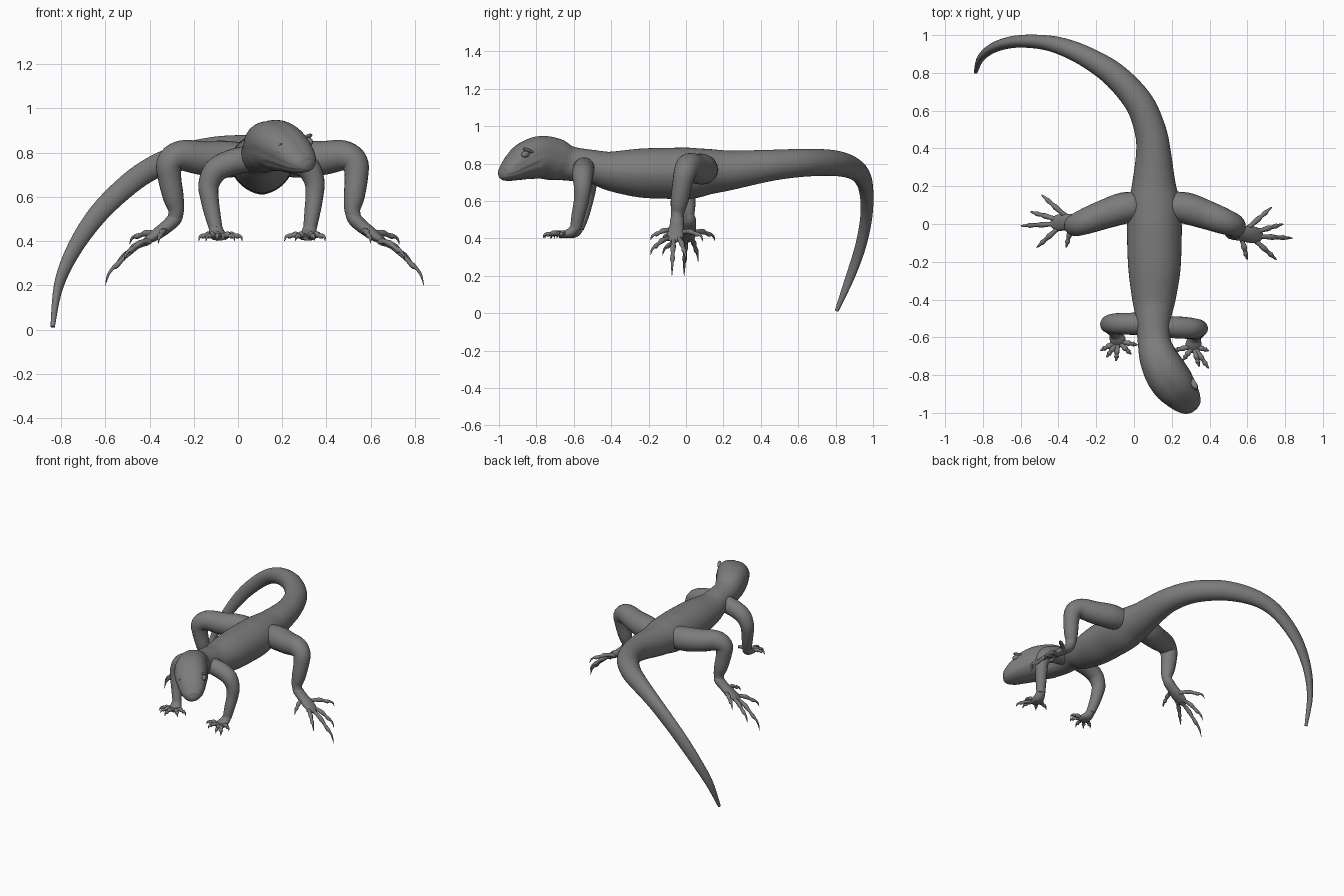
import bpy, bmesh, math
from mathutils import Vector

Z, Y = Vector((0, 0, 1)), Vector((0, 1, 0))
skin = bpy.data.materials.new("dark_grey")
skin.diffuse_color = (.2, .2, .2, 1)


def spline(rows, steps):
    """Catmull-Rom through rows of numbers; also yields the row parameter."""
    out = []
    for i in range(len(rows) - 1):
        a, b, c, d = (rows[max(i - 1, 0)], rows[i], rows[i + 1], rows[min(i + 2, len(rows) - 1)])
        for k in range(steps):
            t = k / steps
            out.append((i + t, [0.5 * (2 * q + (r - p) * t + (2 * p - 5 * q + 4 * r - s) * t * t
                        + (3 * q - p - 3 * r + s) * t ** 3) for p, q, r, s in zip(a, b, c, d)]))
    out.append((len(rows) - 1, list(rows[-1])))
    return out


def loft(name, rows, up=Z, sides=20, steps=5, shape=None):
    """Skin elliptical sections; row = x, y, z, half width, half height, roll."""
    pts = spline([tuple(r) + (0,) * (6 - len(r)) for r in rows], steps)
    bm = bmesh.new()
    rings = []
    for i, (u, p) in enumerate(pts):
        c = Vector(p[:3])
        t = (Vector(pts[min(i + 1, len(pts) - 1)][1][:3]) - Vector(pts[max(i - 1, 0)][1][:3])).normalized()
        side = t.cross(up).normalized()
        top = side.cross(t)
        ring = []
        for k in range(sides):
            a = 2 * math.pi * k / sides
            f = shape(u, a) if shape else 1
            w, h = max(p[3], .001) * f * math.cos(a), max(p[4], .001) * f * math.sin(a)
            cr, sr = math.cos(p[5]), math.sin(p[5])
            ring.append(bm.verts.new(c + side * (w * cr - h * sr) + top * (w * sr + h * cr)))
        rings.append(ring)
    for r0, r1 in zip(rings, rings[1:]):
        for k in range(sides):
            j = (k + 1) % sides
            bm.faces.new((r0[k], r0[j], r1[j], r1[k]))
    bm.faces.new(rings[0][::-1])
    bm.faces.new(rings[-1])
    bmesh.ops.recalc_face_normals(bm, faces=bm.faces)
    me = bpy.data.meshes.new(name)
    bm.to_mesh(me)
    bm.free()
    ob = bpy.data.objects.new(name, me)
    bpy.context.collection.objects.link(ob)
    return ob


def tube(name, rows, **kw):
    return loft(name, [(x, y, z, r, r) for x, y, z, r in rows], **kw)


def digit(name, base, tip):
    """Knuckled toe ending in a hooked claw; longer toes arch more."""
    b, t = Vector(base), Vector(tip)
    arch = max(1, (t - b).length / .13)
    prof = [(0, 0, .016), (.22, .012, .012), (.42, .018, .015), (.58, .018, .010),
            (.74, .018, .013), (.82, .020, .008), (.93, .016, .006), (1, 0, .001)]
    tube(name, [tuple(b.lerp(t, s) + Z * lift * arch) + (r,) for s, lift, r in prof], sides=10, steps=3)


def ball(name, loc, scale, rot=(0, 0, 0)):
    bpy.ops.mesh.primitive_uv_sphere_add(segments=20, ring_count=12, location=loc, rotation=rot)
    ob = bpy.context.object
    ob.name, ob.scale = name, scale


# Head, torso and tail in one skin: squarer head, mouth crease, keeled belly
def section(u, a):
    f = 1.0
    if u < 8:
        f += .07 * abs(math.sin(2 * a)) * min(u / 2, 1, (8 - u) / 2)
    if .5 < u < 4.2:
        for m in (math.pi + .42, 2 * math.pi - .42):
            f -= .06 * math.exp(-((a - m) / .07) ** 2)
    if 8 < u < 15 and a > math.pi:
        f -= .06 * abs(math.sin(2 * a)) * math.sin(math.pi * (u - 8) / 7)
    return f


loft("body", [
    (.320, -.987, .742, .020, .016, .2), (.310, -.974, .745, .050, .036, .2),
    (.285, -.942, .762, .076, .056, .22), (.25, -.898, .79, .094, .080, .25),
    (.208, -.845, .818, .108, .101, .25), (.165, -.78, .834, .108, .110, .2),
    (.128, -.70, .822, .098, .110, .12), (.107, -.62, .80, .087, .092, .05),
    (.103, -.50, .785, .094, .088), (.105, -.40, .76, .115, .106),
    (.108, -.25, .75, .137, .130), (.108, -.10, .748, .144, .136),
    (.108, .02, .748, .144, .137), (.107, .12, .757, .135, .122),
    (.105, .22, .763, .114, .108), (.103, .38, .782, .092, .090),
    (.085, .50, .795, .083, .080), (.025, .645, .805, .076, .074),
    (-.10, .785, .803, .067, .069), (-.24, .878, .782, .056, .061),
    (-.37, .936, .738, .047, .053),
    (-.49, .963, .66, .038, .050), (-.63, .965, .525, .032, .045),
    (-.74, .935, .365, .027, .036), (-.81, .88, .20, .020, .026),
    (-.838, .805, .012, .010, .010)], sides=64, steps=5, shape=section)

# Eyes, brows and nostrils
for tag, e, n in (("left", (.187, -.948, .807), (.282, -.990, .752)),
                  ("right", (.320, -.858, .850), (.342, -.952, .764))):
    ball(tag + "_eye", e, (.017, .024, .018), (.3, 0, .62))
    ball(tag + "_brow", (e[0] - .007, e[1] + .015, e[2] + .02), (.016, .036, .010), (-.35, 0, .62))
    ball(tag + "_nostril", n, (.006, .006, .005))

# Hind legs, mirrored about the body line
for tag, s, dy in (("right", 1, 0), ("left", -1, .065)):
    def place(p):
        low = min(max((.755 - p[2]) / .25, 0), 1)
        dx = p[0] - (.02 if s < 0 else 0) * low
        return (.11 + s * dx, p[1] + dy * low) + tuple(p[2:])

    tube(tag + "_hind_leg", [place(p) for p in (
        (.05, .10, .768, .070), (.16, .085, .770, .083), (.27, .05, .775, .077),
        (.365, .015, .786, .069), (.418, -.005, .755, .060), (.425, -.02, .69, .053),
        (.415, -.035, .60, .047), (.407, -.045, .54, .036), (.42, -.05, .495, .030))], up=Y)
    loft(tag + "_hind_foot", [place(p) for p in (
        (.395, -.047, .535, .026, .022), (.415, -.048, .502, .036, .032),
        (.45, -.05, .467, .038, .030), (.50, -.055, .43, .044, .026),
        (.545, -.06, .40, .040, .016), (.57, -.06, .382, .015, .006))])
    for i, (b, t) in enumerate((
            ((.54, -.065, .395), (.73, -.075, .20)), ((.53, -.085, .40), (.645, -.19, .31)),
            ((.46, -.075, .445), (.49, -.19, .39)), ((.49, -.025, .43), (.62, .09, .385)),
            ((.54, -.04, .40), (.68, .0, .275)))):
        digit(f"{tag}_hind_toe_{i + 1}", place(b), place(t))

# Front legs, each with its own stance
fronts = (
    ("right",
     ((.15, -.545, .78, .056), (.24, -.548, .765, .058), (.312, -.553, .735, .055),
      (.345, -.553, .67, .046), (.345, -.56, .60, .040), (.336, -.575, .53, .036),
      (.325, -.59, .455, .030)),
     ((.328, -.58, .475), (.32, -.61, .435), (.315, -.645, .422), (.315, -.68, .412)),
     ((.21, -.67), (.26, -.72), (.345, -.755), (.395, -.765), (.395, -.67))),
    ("left",
     ((.06, -.53, .775, .060), (-.03, -.528, .755, .058), (-.10, -.528, .72, .055),
      (-.132, -.53, .655, .047), (-.128, -.54, .59, .041), (-.115, -.555, .52, .036),
      (-.10, -.575, .455, .030)),
     ((-.103, -.565, .475), (-.095, -.59, .435), (-.085, -.62, .422), (-.08, -.65, .412)),
     ((-.178, -.67), (-.145, -.705), (-.095, -.725), (-.015, -.69), (.02, -.64))))
for tag, leg, hand, tips in fronts:
    tube(tag + "_front_leg", leg, up=Y)
    size = ((.028, .026), (.036, .027), (.042, .021), (.022, .009))
    loft(tag + "_front_foot", [h + w for h, w in zip(hand, size)])
    palm = Vector(hand[2])
    for i, (x, y) in enumerate(tips):
        tip = Vector((x, y, .40))
        d = tip - palm
        d.z = 0
        digit(f"{tag}_front_toe_{i + 1}", palm + d.normalized() * .022 - Z * .004, tip)

# One dark grey and smooth shading throughout
for ob in bpy.data.objects:
    ob.data.materials.append(skin)
bpy.ops.object.select_all(action='SELECT')
bpy.context.view_layer.objects.active = bpy.data.objects["body"]
bpy.ops.object.shade_smooth_by_angle(angle=math.radians(50))
